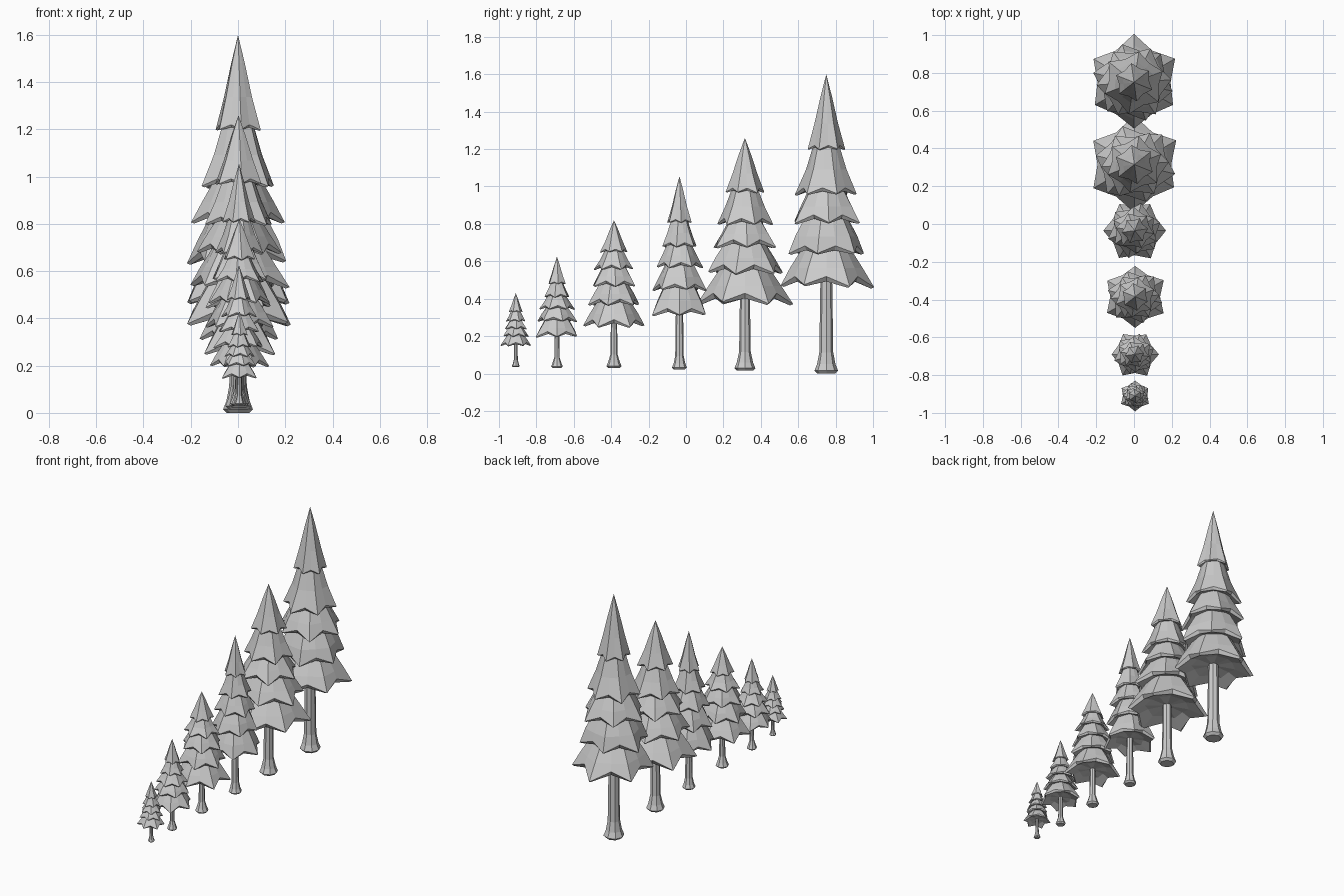
import bpy, bmesh, math, random

cube = bpy.data.objects.get("Cube")
if cube:
    bpy.data.objects.remove(cube, do_unlink=True)
random.seed(4)

grey = bpy.data.materials.new("plain grey")
grey.use_nodes = True
grey.diffuse_color = (0.6, 0.6, 0.6, 1)
grey.node_tree.nodes["Principled BSDF"].inputs["Base Color"].default_value = (0.6, 0.6, 0.6, 1)

TIPS = 6


def loft(name, rings, x, y):
    """Skin a list of equal rings of points; a one-point ring is a fan centre."""
    bm = bmesh.new()
    loops = [[bm.verts.new(p) for p in ring] for ring in rings]
    for a, b in zip(loops, loops[1:]):
        n = max(len(a), len(b))
        for i in range(n):
            j = (i + 1) % n
            if len(a) == 1:
                bm.faces.new((a[0], b[i], b[j]))
            elif len(b) == 1:
                bm.faces.new((a[i], b[0], a[j]))
            else:
                bm.faces.new((a[i], b[i], b[j], a[j]))
    bmesh.ops.recalc_face_normals(bm, faces=bm.faces)
    mesh = bpy.data.meshes.new(name)
    bm.to_mesh(mesh)
    bm.free()
    mesh.materials.append(grey)
    obj = bpy.data.objects.new(name, mesh)
    obj.location = (x, y, 0)
    bpy.context.collection.objects.link(obj)


def star(r, z, turn, valley, rise, jitter):
    """Ring alternating branch tips with shorter, higher valleys."""
    pts = []
    for i in range(TIPS * 2):
        a = turn + math.pi * i / TIPS
        inner = i % 2
        rr = r * (valley if inner else jitter[i])
        zz = z + (rise if inner else (1 - jitter[i]) * r * 0.8)
        pts.append((rr * math.cos(a), rr * math.sin(a), zz))
    return pts


def bough(name, x, y, z, r, top, r_above, turn, crown):
    """One skirt of branches with a shallow underside."""
    h = top - z
    jitter = [random.uniform(0.97, 1.05) for _ in range(TIPS * 2)]
    even = [1] * (TIPS * 2)
    if crown:
        rings = [[(0, 0, top)],
                 star(r * 0.31, top - h * 0.3, turn, 0.9, 0, even),
                 star(r * 0.64, top - h * 0.66, turn, 0.88, 0, even)]
    else:
        rings = [[(0, 0, top + h * 0.5)],
                 star(r_above * 0.54, top + h * 0.3, turn, 0.95, 0, even),
                 star(r_above * 0.5 + r * 0.36, z + h * 0.55, turn, 0.9, 0, even)]
    rings += [star(r, z, turn, 0.79, r * 0.2, jitter),
              star(r * 0.93, z - r * 0.03, turn, 0.79, r * 0.12, jitter),
              star(r * 0.55, z + r * 0.12, turn, 0.9, r * 0.05, even),
              [(0, 0, z + r * 0.18)]]
    loft(name, rings, x, y)


def trunk(name, x, y, base, top, foot, shaft):
    """Eight-sided trunk with a flared foot."""
    profile = [(foot * 0.75, base), (foot, base + foot * 0.25),
               (foot * 0.78, base + foot * 0.8), (shaft * 1.2, base + foot * 1.8),
               (shaft, top)]
    rings = [[(r * math.cos(i * math.pi / 4), r * math.sin(i * math.pi / 4), z)
              for i in range(8)] for r, z in profile]
    loft(name, [[(0, 0, base)]] + rings + [[(0, 0, top)]], x, y)


# x, y, base, peak, foot radius, shaft radius, turn, tier heights, tier radii
TREES = [
    (0.006, -0.91, 0.035, 0.43, 0.021, 0.009, 30, (0.33, 0.28, 0.24, 0.2, 0.15), (0.037, 0.052, 0.063, 0.07, 0.082)),
    (0.004, -0.69, 0.03, 0.625, 0.031, 0.012, 0, (0.48, 0.41, 0.345, 0.28, 0.2), (0.05, 0.073, 0.095, 0.108, 0.125)),
    (0.006, -0.385, 0.03, 0.82, 0.04, 0.016, 30, (0.65, 0.56, 0.47, 0.37, 0.255), (0.073, 0.105, 0.125, 0.142, 0.167)),
    (0.004, -0.035, 0.022, 1.055, 0.04, 0.019, 0, (0.81, 0.68, 0.57, 0.45, 0.315), (0.068, 0.1, 0.123, 0.143, 0.165)),
    (0.002, 0.315, 0.015, 1.26, 0.056, 0.026, 30, (0.97, 0.8, 0.68, 0.54, 0.38), (0.105, 0.15, 0.18, 0.212, 0.247)),
    (0, 0.75, 0, 1.6, 0.063, 0.031, 30, (1.2, 0.96, 0.81, 0.64, 0.47), (0.1, 0.165, 0.195, 0.213, 0.245)),
]

for n, (x, y, base, peak, foot, shaft, turn, heights, radii) in enumerate(TREES, 1):
    trunk(f"trunk_{n}", x, y, base, heights[-1] + radii[-1] * 0.3, foot, shaft)
    top, r_above = peak, 0
    for k, (z, r) in enumerate(zip(heights, radii)):
        angle = math.radians(turn + 17 * (4 - k))
        bough(f"tree_{n}_bough_{k + 1}", x, y, z, r, top, r_above, angle, k == 0)
        top, r_above = z, r
